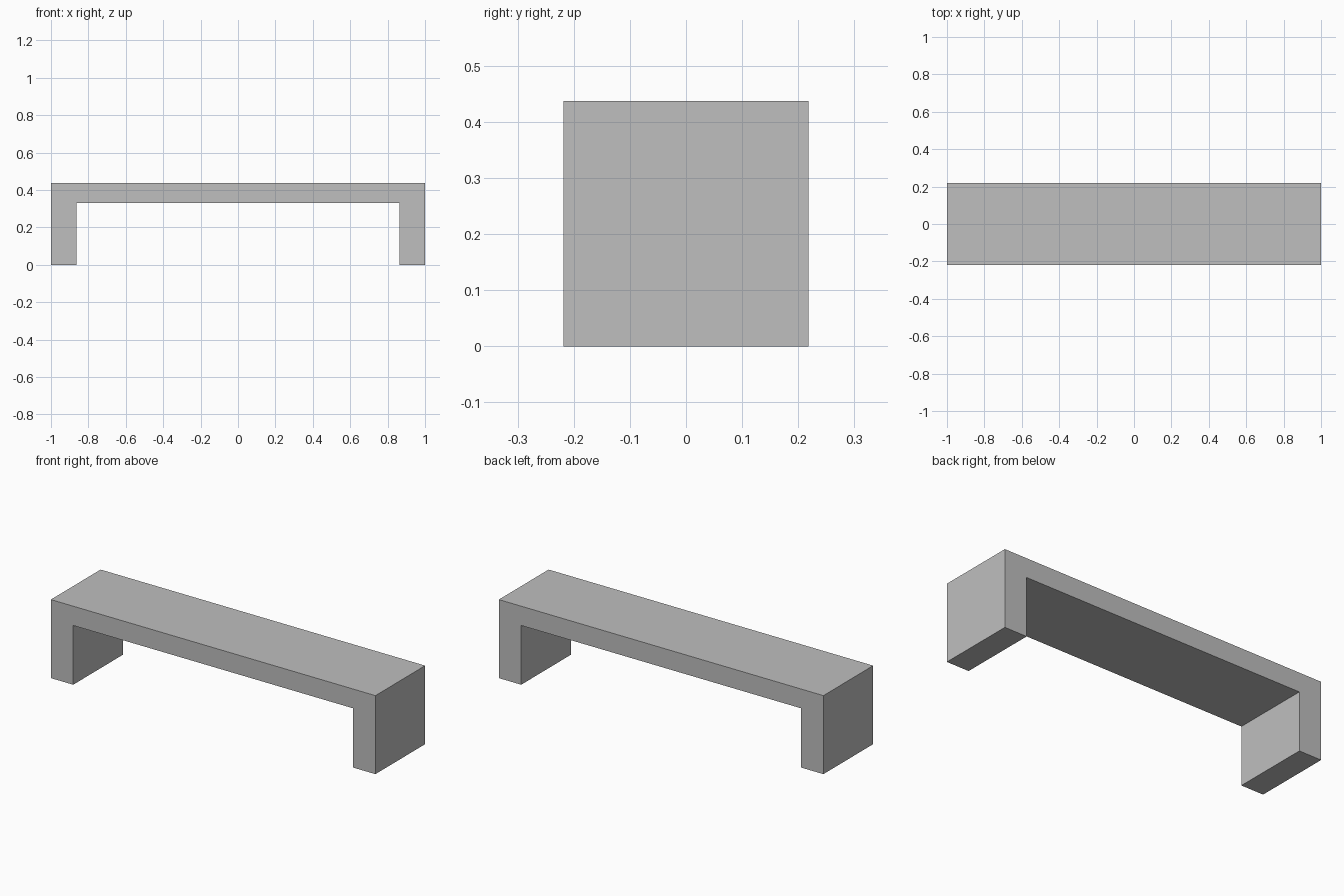
import bpy
import bmesh

# Remove the default cube
cube = bpy.data.objects.get("Cube")
if cube:
    bpy.data.objects.remove(cube, do_unlink=True)

HEIGHT = 0.4375
HALF_DEPTH = HEIGHT / 2
LEG_INNER = 0.8625
UNDERSIDE = 0.33

# Plain grey material
grey = bpy.data.materials.new("plain grey")
grey.use_nodes = True
colour = (0.52, 0.52, 0.52, 1)
grey.diffuse_color = colour
grey.node_tree.nodes["Principled BSDF"].inputs["Base Color"].default_value = colour

# Bench: half an arch profile, mirrored and extruded through its depth
half = [(1, HEIGHT), (1, 0), (LEG_INNER, 0), (LEG_INNER, UNDERSIDE)]
profile = half + [(-x, z) for x, z in reversed(half)]

bm = bmesh.new()
front = bm.faces.new([bm.verts.new((x, -HALF_DEPTH, z)) for x, z in profile])
result = bmesh.ops.extrude_face_region(bm, geom=[front], use_keep_orig=True)
back_verts = [g for g in result["geom"] if isinstance(g, bmesh.types.BMVert)]
bmesh.ops.translate(bm, verts=back_verts, vec=(0, 2 * HALF_DEPTH, 0))
bmesh.ops.recalc_face_normals(bm, faces=bm.faces)

mesh = bpy.data.meshes.new("bench")
bm.to_mesh(mesh)
bm.free()
mesh.materials.append(grey)
bench = bpy.data.objects.new("bench", mesh)
bpy.context.collection.objects.link(bench)
